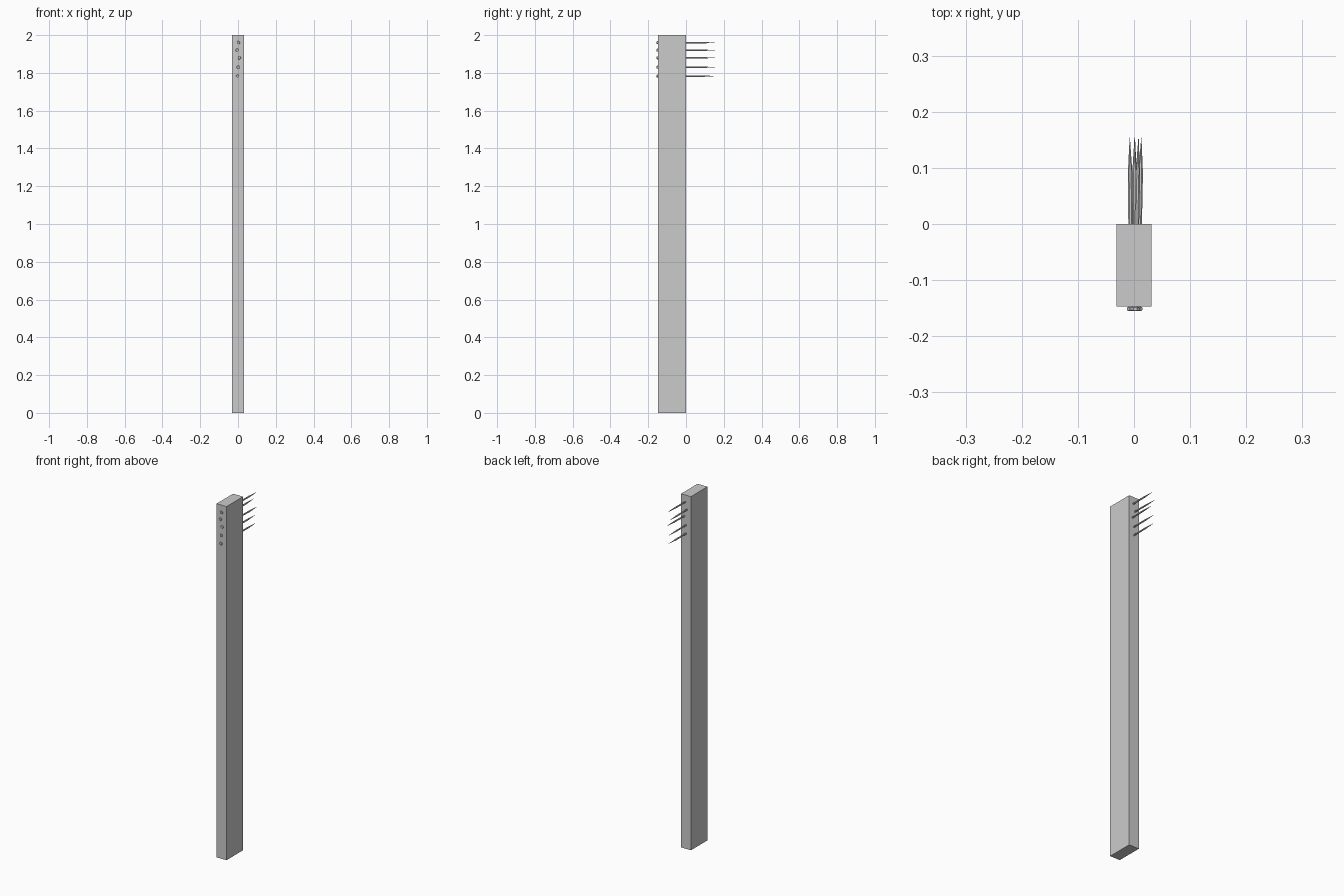
import bpy, math

cube = bpy.data.objects.get("Cube")
if cube:
    bpy.data.objects.remove(cube, do_unlink=True)

grey = bpy.data.materials.new("plain grey")
grey.use_nodes = True
COLOUR = (0.6, 0.6, 0.6, 1)
grey.diffuse_color = COLOUR
grey.node_tree.nodes["Principled BSDF"].inputs["Base Color"].default_value = COLOUR

# Wooden post
FRONT, BACK = -0.147, 0.0
bpy.ops.mesh.primitive_cube_add(size=1, location=(0, (FRONT + BACK) / 2, 1))
post = bpy.context.object
post.name = "post"
post.scale = (0.062, BACK - FRONT, 2)
bpy.ops.object.transform_apply(location=False, rotation=False, scale=True)
post.data.materials.append(grey)


def lathe(name, profile, x, z, tilt, sides=8):
    """Revolve (radius, y) rings about the y axis; tilt shifts the tip in x."""
    verts, faces = [], []
    for r, y in profile:
        for i in range(sides):
            a = math.tau * (i + 0.5) / sides
            verts.append((x + r * math.cos(a) + tilt * y, y, z + r * math.sin(a)))
    for k in range(len(profile) - 1):
        for i in range(sides):
            j = (i + 1) % sides
            faces.append((k * sides + i, (k + 1) * sides + i,
                          (k + 1) * sides + j, k * sides + j))
    faces.append(tuple(range(sides)))
    last = (len(profile) - 1) * sides
    faces.append(tuple(reversed(range(last, last + sides))))
    mesh = bpy.data.meshes.new(name)
    mesh.from_pydata(verts, [], faces)
    mesh.materials.append(grey)
    obj = bpy.data.objects.new(name, mesh)
    bpy.context.collection.objects.link(obj)


# Nails driven through the post: flat head in front, long point behind
NAIL = [(0.007, -0.155), (0.0085, -0.153), (0.0085, -0.149), (0.0045, -0.147),
        (0.0045, 0.09), (0.0003, 0.154)]
PLACES = [(0.005, 1.96, 0.02), (-0.006, 1.92, -0.01), (0.010, 1.88, 0.02),
          (0.001, 1.83, 0), (0.0, 1.783, 0.01)]
for n, (x, z, tilt) in enumerate(PLACES, 1):
    lathe(f"nail_{n}", NAIL, x, z, tilt)
